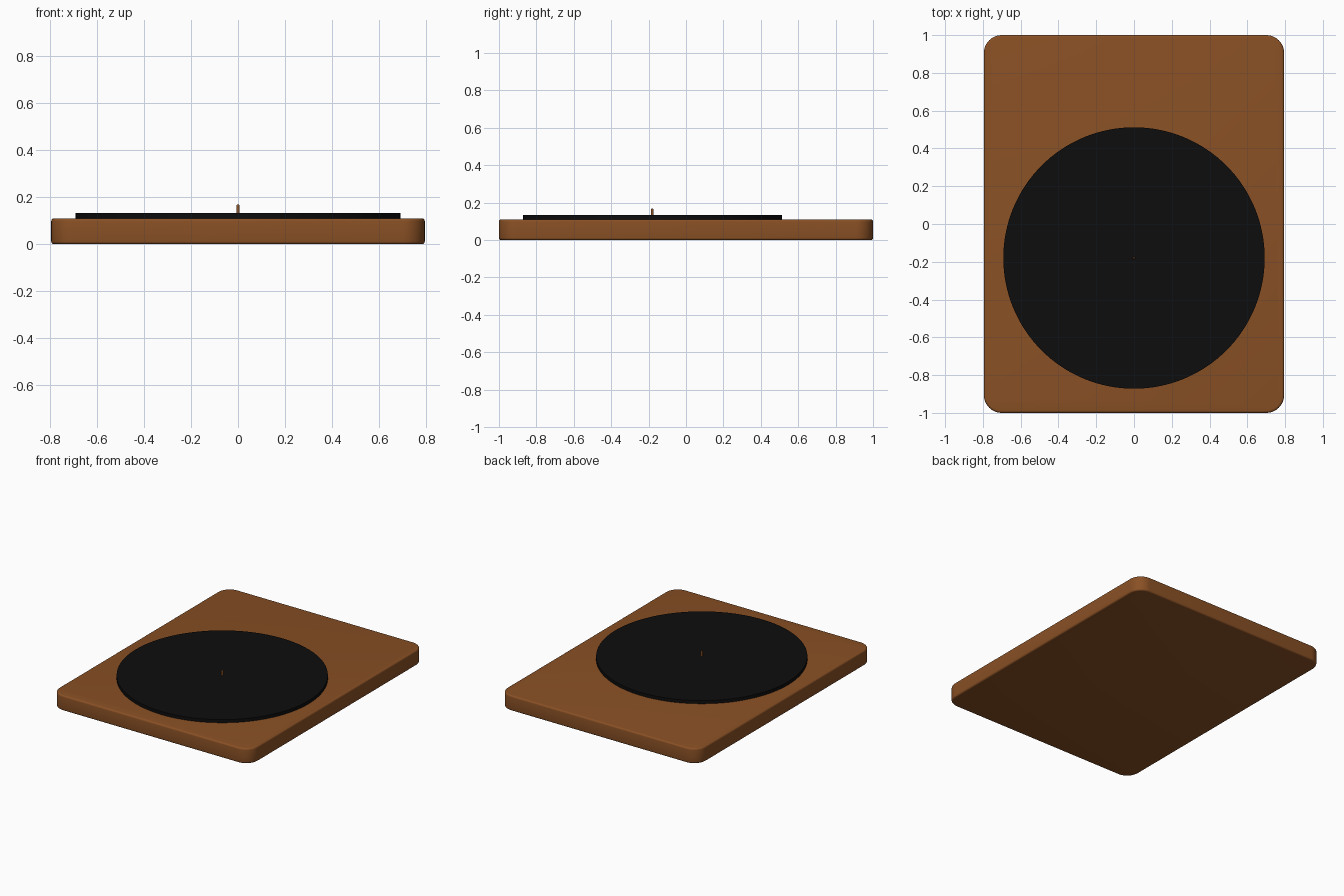
import bpy, bmesh, math

if "Cube" in bpy.data.objects:
    bpy.data.objects.remove(bpy.data.objects["Cube"])

def material(name, rgb):
    m = bpy.data.materials.new(name)
    m.diffuse_color = (*rgb, 1.0)
    m.use_nodes = True
    m.node_tree.nodes["Principled BSDF"].inputs["Base Color"].default_value = m.diffuse_color
    return m

wood = material("brown_wood", (0.25, 0.08, 0.018))
black = material("black_vinyl", (0.004, 0.004, 0.004))

def finish(name, bm, mat):
    bmesh.ops.recalc_face_normals(bm, faces=bm.faces)
    me = bpy.data.meshes.new(name)
    bm.to_mesh(me)
    bm.free()
    me.materials.append(mat)
    ob = bpy.data.objects.new(name, me)
    bpy.context.collection.objects.link(ob)
    bpy.ops.object.select_all(action='DESELECT')
    ob.select_set(True)
    bpy.context.view_layer.objects.active = ob
    bpy.ops.object.shade_smooth_by_angle(angle=math.radians(35))
    return ob

def lathe(name, profile, centre, sides, mat):
    # closed solid of revolution from (radius, height) pairs
    bm = bmesh.new()
    rings = []
    for r, z in profile:
        rings.append([bm.verts.new((centre[0] + r * math.cos(2 * math.pi * i / sides),
                                    centre[1] + r * math.sin(2 * math.pi * i / sides), z))
                      for i in range(sides)])
    for a, b in zip(rings, rings[1:]):
        for i in range(sides):
            j = (i + 1) % sides
            bm.faces.new((a[i], a[j], b[j], b[i]))
    bm.faces.new(rings[0][::-1])
    bm.faces.new(rings[-1])
    return finish(name, bm, mat)

# plinth: rounded rectangle with softened top and bottom rims
HX, HY, H = 0.795, 1.0, 0.11
bm = bmesh.new()
bmesh.ops.create_cube(bm, size=1)
for v in bm.verts:
    v.co = (v.co.x * 2 * HX, v.co.y * 2 * HY, (v.co.z + 0.5) * H)
upright = [e for e in bm.edges if abs(e.verts[0].co.z - e.verts[1].co.z) > 0.05]
bmesh.ops.bevel(bm, geom=upright, offset=0.095, segments=10, profile=0.5, affect='EDGES')
rims = [e for e in bm.edges if abs(e.verts[0].co.z - e.verts[1].co.z) < 1e-5]
bmesh.ops.bevel(bm, geom=rims, offset=0.012, segments=4, profile=0.5, affect='EDGES')
finish("plinth", bm, wood)

# record platter and its centre pin
CENTRE = (0.0, -0.18)
lathe("platter", [(0.692, 0.108), (0.692, 0.133)], CENTRE, 128, black)
lathe("spindle", [(0.007, 0.12), (0.007, 0.162), (0.0055, 0.167), (0.002, 0.17)],
      CENTRE, 24, wood)
